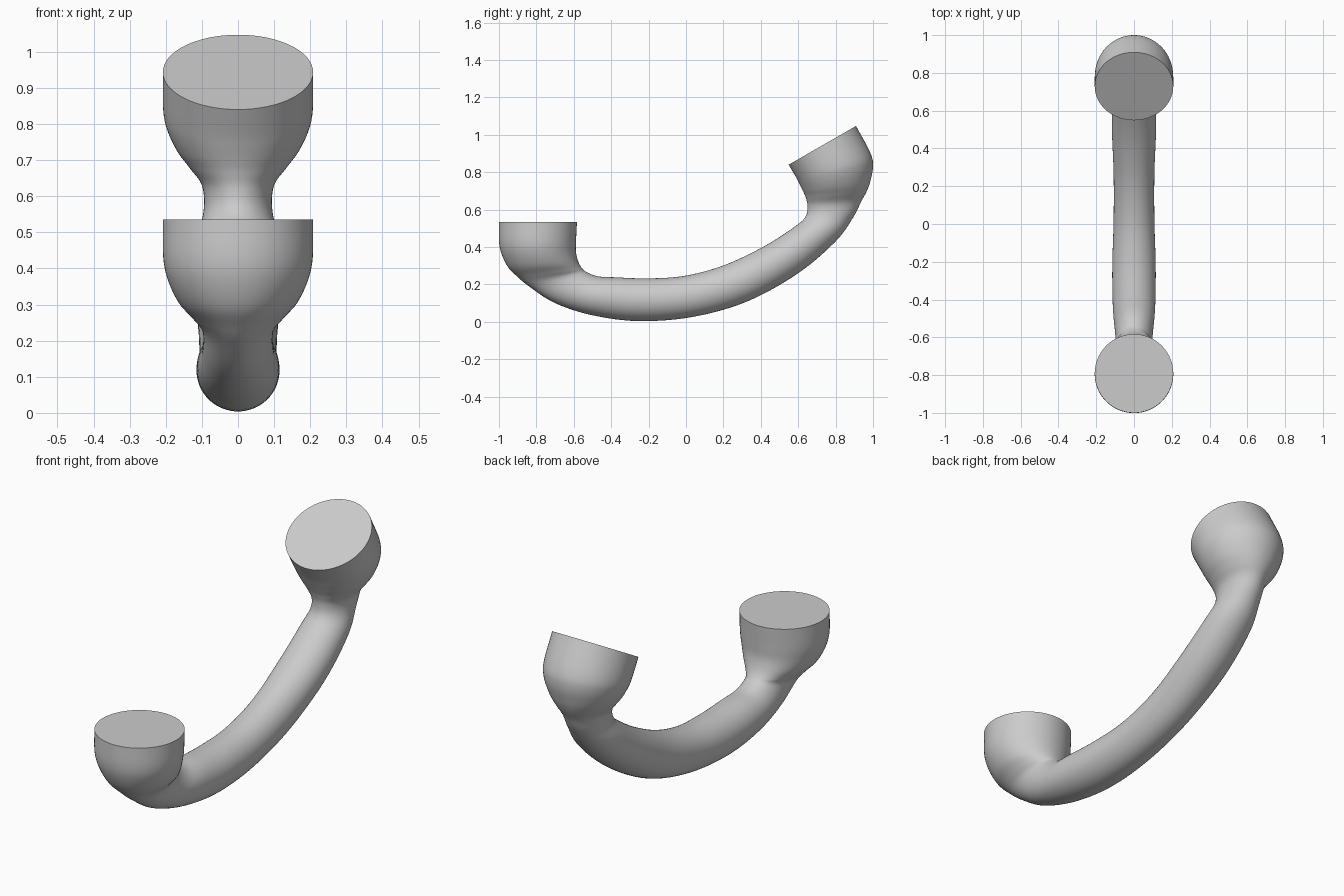
import bpy
import bmesh
import math
from mathutils import Vector

SIDES = 64   # points around each section
STEPS = 6    # smooth rings between neighbouring sections

cube = bpy.data.objects.get("Cube")
if cube:
    bpy.data.objects.remove(cube)

# Each section is an ellipse: outer y, outer z, inner y, inner z, half width
mouthpiece = [
    (-1, .535, -.583, .535, .208),
    (-1, .43, -.588, .43, .207),
    (-.985, .36, -.588, .37, .193),
    (-.95, .29, -.575, .32, .164),
    (-.90, .24, -.555, .285, .125),
    (-.84, .19, -.53, .265, .098),
]
grip = [
    (-.7, .1, -.47, .243, .099),
    (-.5, .035, -.38, .238, .112),
    (-.25, .004, -.2, .232, .115),
    (.04, .027, 0, .247, .108),
    (.33, .11, .21, .305, .108),
    (.6, .26, .42, .405, .117),
    (.8, .43, .59, .515, .112),
]
earpiece = [
    (.895, .56, .64, .565, .095),
    (.935, .64, .65, .62, .1),
    (.965, .695, .64, .665, .135),
    (.985, .75, .625, .7, .168),
    (1, .83, .608, .735, .195),
    (.985, .905, .59, .77, .207),
    (.909, 1.047, .549, .84, .208),
]


def spline(a, b, c, d, t):
    """Smooth value between b and c, with a and d as neighbours."""
    return b + t * ((c - a) + t * ((2 * a - 5 * b + 4 * c - d)
                                   + t * (3 * (b - c) + d - a))) / 2


def refine(sections):
    """Add smoothly blended sections between the given ones."""
    rows = [Vector(s) for s in sections]
    rows = [2 * rows[0] - rows[1]] + rows + [2 * rows[-1] - rows[-2]]
    fine = []
    for i in range(len(rows) - 3):
        for k in range(STEPS):
            fine.append(spline(*rows[i:i + 4], k / STEPS))
    fine.append(rows[-2])
    return fine


def add_ring(bm, section):
    """Place one elliptical ring of vertices."""
    oy, oz, iy, iz, width = section
    outer, inner = Vector((0, oy, oz)), Vector((0, iy, iz))
    middle, half = (outer + inner) / 2, (outer - inner) / 2
    ring = []
    for i in range(SIDES):
        angle = math.tau * i / SIDES
        side = Vector((width * math.sin(angle), 0, 0))
        ring.append(bm.verts.new(middle + half * math.cos(angle) + side))
    return ring


def loft(name, sections, material):
    """Skin the rings into a closed body with flat ends."""
    bm = bmesh.new()
    rings = [add_ring(bm, s) for s in refine(sections)]
    for low, high in zip(rings, rings[1:]):
        for i in range(SIDES):
            j = (i + 1) % SIDES
            bm.faces.new((low[i], low[j], high[j], high[i]))
    bm.faces.new(rings[0])
    bm.faces.new(rings[-1])
    bmesh.ops.recalc_face_normals(bm, faces=bm.faces)
    mesh = bpy.data.meshes.new(name)
    bm.to_mesh(mesh)
    bm.free()
    mesh.materials.append(material)
    obj = bpy.data.objects.new(name, mesh)
    bpy.context.collection.objects.link(obj)
    return obj


# Plain grey body
grey = bpy.data.materials.new("light_grey")
grey.use_nodes = True
colour = (.6, .6, .6, 1)
grey.diffuse_color = colour
grey.node_tree.nodes["Principled BSDF"].inputs["Base Color"].default_value = colour

# Handset: cup, curved grip and tilted cup in one continuous skin
handset = loft("handset", mouthpiece + grip + earpiece, grey)
bpy.ops.object.select_all(action='DESELECT')
handset.select_set(True)
bpy.context.view_layer.objects.active = handset
bpy.ops.object.shade_smooth_by_angle(angle=math.radians(40))
